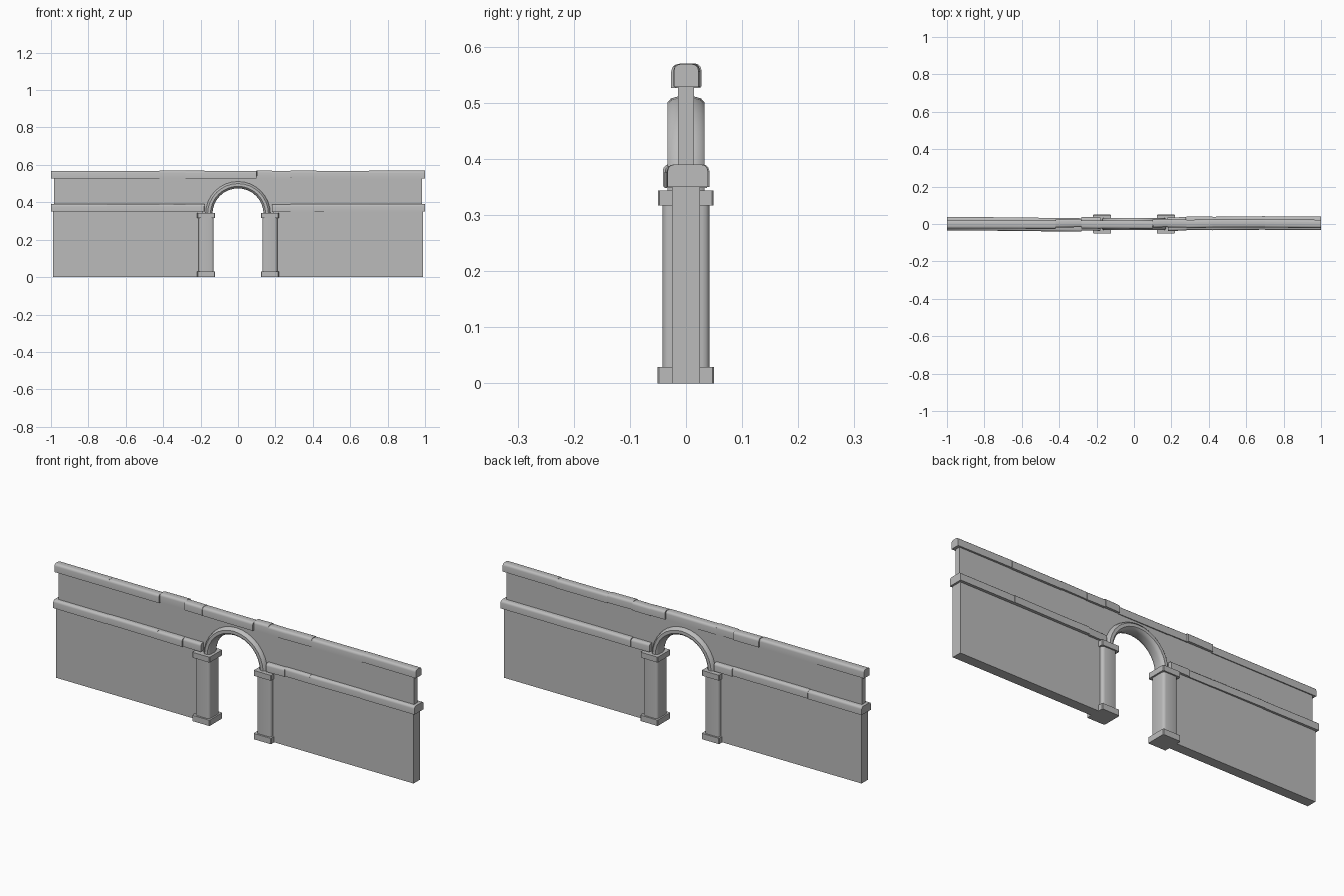
import bpy, bmesh, math, random
from mathutils import Matrix

random.seed(4)
if "Cube" in bpy.data.objects:
    bpy.data.objects.remove(bpy.data.objects["Cube"])

stone = bpy.data.materials.new("grey stone")
stone.use_nodes = True
GREY = (0.5, 0.5, 0.5, 1)
stone.diffuse_color = GREY
stone.node_tree.nodes["Principled BSDF"].inputs["Base Color"].default_value = GREY


def finish(name, bm, smooth=True):
    bmesh.ops.recalc_face_normals(bm, faces=bm.faces)
    mesh = bpy.data.meshes.new(name)
    bm.to_mesh(mesh)
    bm.free()
    mesh.materials.append(stone)
    obj = bpy.data.objects.new(name, mesh)
    bpy.context.collection.objects.link(obj)
    if smooth:
        bpy.ops.object.select_all(action='DESELECT')
        obj.select_set(True)
        bpy.context.view_layer.objects.active = obj
        bpy.ops.object.shade_smooth_by_angle(angle=math.radians(40))
    return obj


def box(name, x, y, z, axis=None, bevel=0.0, segments=2, turn=0.0):
    """Box from ranges; edges running along the axis are rounded."""
    bm = bmesh.new()
    ranges = (x, y, z)
    size = [b - a for a, b in ranges]
    mid = [(a + b) / 2 for a, b in ranges]
    bmesh.ops.create_cube(bm, size=1, matrix=Matrix.Diagonal((*size, 1)))
    if axis is not None:
        edges = [e for e in bm.edges
                 if abs((e.verts[0].co - e.verts[1].co)[axis]) > 1e-5]
        if axis == 0:
            edges = [e for e in edges if e.verts[0].co.z > 0]
        bmesh.ops.bevel(bm, geom=edges, offset=bevel, segments=segments,
                        profile=0.5, affect='EDGES')
    bm.transform(Matrix.Translation(mid) @ Matrix.Rotation(turn, 4, 'Z'))
    return finish(name, bm, axis is not None)


def moulding(name, breaks, half, z0, z1):
    """Row of slightly misaligned stone lengths."""
    for i, (a, b) in enumerate(zip(breaks, breaks[1:])):
        dy, dz = random.uniform(-.005, .005), random.uniform(-.002, .002)
        turn = random.uniform(-.004, .004) / (b - a)
        box(f"{name}_{i + 1}", (a, b), (dy - half, dy + half),
            (z0 + dz, z1 + dz), 0, 0.012, 3, turn)


# Lower walls and columns on both sides
for side, s in (("left", 1), ("right", -1)):
    def span(a, b):
        return tuple(sorted((s * a, s * b)))
    box(f"{side}_lower_wall", span(0.19, 0.99), (-.025, .025), (0, 0.36))
    box(f"{side}_column_shaft", span(0.13, 0.21), (-.042, .042), (0.01, 0.335), 2, 0.013, 3)
    box(f"{side}_column_base", span(0.122, 0.218), (-.051, .05), (0, 0.029), 2, 0.003, 1)
    box(f"{side}_column_capital", span(0.122, 0.218), (-.05, .049), (0.317, 0.344), 2, 0.003, 1)

# Upper wall with the arched opening
R, CZ, STEPS = 0.155, 0.338, 16
outline = [(-.985, .355), (-.985, .54), (.985, .54), (.985, .355)]
for i in range(STEPS + 1):
    t = math.pi * i / STEPS
    outline.append((R * math.cos(t), CZ + R * math.sin(t)))
bm = bmesh.new()
face = bm.faces.new([bm.verts.new((x, -.014, z)) for x, z in outline])
extruded = bmesh.ops.extrude_face_region(bm, geom=[face])["geom"]
bmesh.ops.translate(bm, vec=(0, .028, 0),
                    verts=[v for v in extruded if isinstance(v, bmesh.types.BMVert)])
finish("upper_wall", bm, False)

# Arch ring: rounded section swept round the half circle
section = []
for i in range(12):
    t = 2 * math.pi * (i + 0.5) / 12
    c, n = math.cos(t), math.sin(t)
    section.append((.034 * math.copysign(abs(c) ** .7, c),
                    .019 * math.copysign(abs(n) ** .7, n)))
bm = bmesh.new()
rings = []
for i in range(STEPS + 1):
    t = math.pi * i / STEPS
    rings.append([bm.verts.new(((R + r) * math.cos(t), y, CZ + (R + r) * math.sin(t)))
                  for y, r in section])
for a, b in zip(rings, rings[1:]):
    for j in range(12):
        k = (j + 1) % 12
        bm.faces.new((a[j], a[k], b[k], b[j]))
bm.faces.new(rings[0])
bm.faces.new(rings[-1])
finish("arch_ring", bm)

# Coping along the top and the string course at mid height
joints = [0.18, 0.28, 0.42, 0.70, 1.0]
mirrored = [-x for x in reversed(joints)]
moulding("coping", mirrored + [0.10] + joints, 0.022, 0.528, 0.569)
moulding("left_string_course", joints, 0.036, 0.350, 0.390)
moulding("right_string_course", mirrored, 0.036, 0.350, 0.390)
